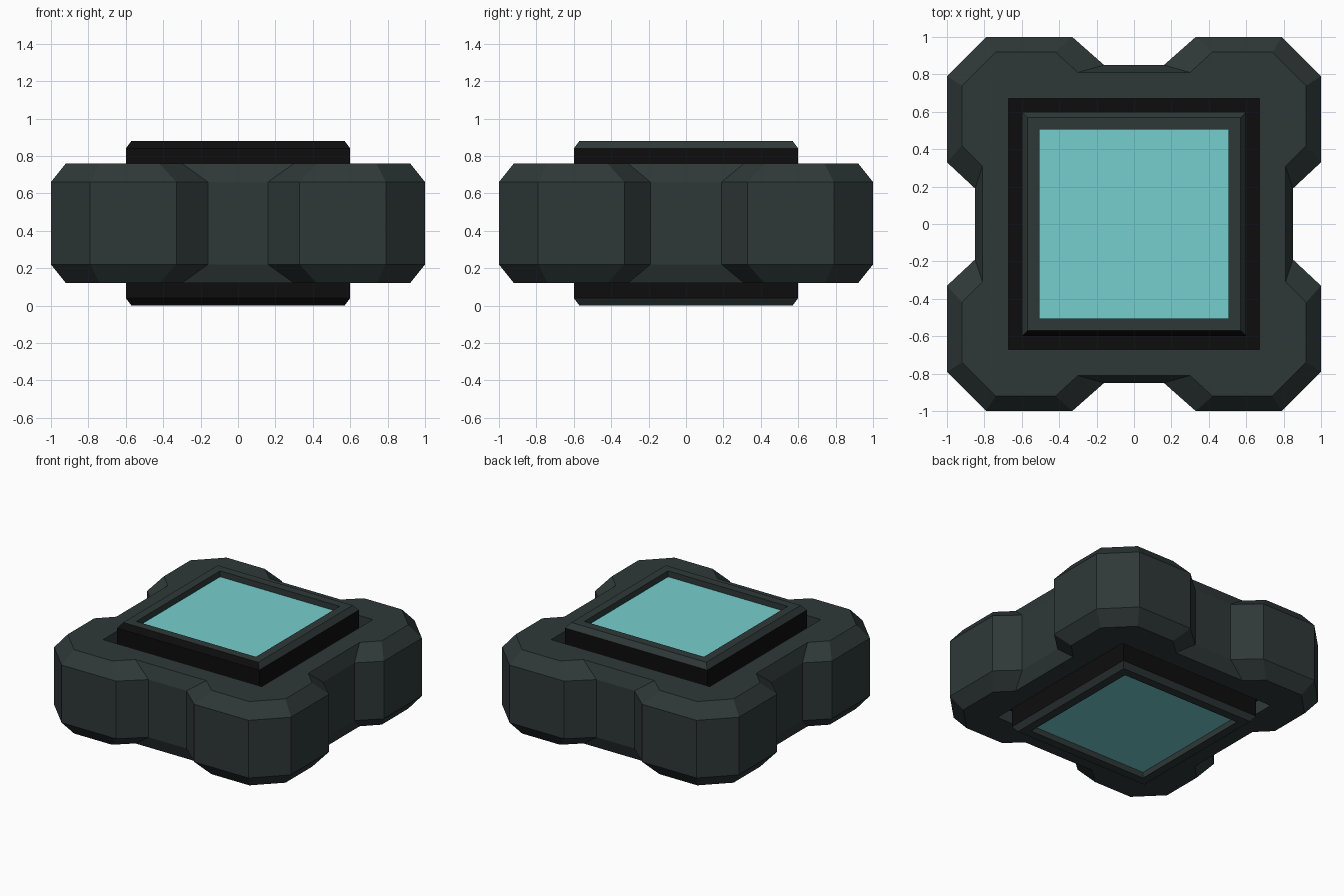
import bpy, bmesh

cube = bpy.data.objects.get("Cube")
if cube:
    bpy.data.objects.remove(cube, do_unlink=True)

MID = 0.44          # height of the horizontal symmetry plane


def material(name, rgb):
    mat = bpy.data.materials.new(name)
    mat.use_nodes = True
    colour = (*rgb, 1.0)
    mat.diffuse_color = colour
    bsdf = mat.node_tree.nodes["Principled BSDF"]
    bsdf.inputs["Base Color"].default_value = colour
    bsdf.inputs["Roughness"].default_value = 0.8
    return mat


GREY = material("dark slate grey", (0.028, 0.039, 0.039))
BLACK = material("near black", (0.004, 0.004, 0.004))
TEAL = material("pale teal", (0.18, 0.62, 0.62))


def four_way(quarter):
    """Mirror a quarter outline into a closed counter-clockwise loop."""
    flip = quarter[::-1]
    return (quarter + [(-x, y) for x, y in flip]
            + [(-x, -y) for x, y in quarter] + [(x, -y) for x, y in flip])


def square(r):
    return [(r, r), (-r, r), (-r, -r), (r, -r)]


def ring(bm, outline, z):
    return [bm.verts.new((x, y, MID + z)) for x, y in outline]


def bridge(bm, a, b, mat=0):
    n = len(a)
    for i in range(n):
        j = (i + 1) % n
        bm.faces.new((a[i], a[j], b[j], b[i])).material_index = mat


def loop_edges(bm, verts):
    edges = []
    for i, v in enumerate(verts):
        w = verts[(i + 1) % len(verts)]
        edges.append(bm.edges.get((v, w)) or bm.edges.new((v, w)))
    return edges


def finish(bm, name, mats):
    bmesh.ops.recalc_face_normals(bm, faces=bm.faces)
    mesh = bpy.data.meshes.new(name)
    bm.to_mesh(mesh)
    bm.free()
    for mat in mats:
        mesh.materials.append(mat)
    obj = bpy.data.objects.new(name, mesh)
    bpy.context.collection.objects.link(obj)
    return obj


# Lobed body: bevelled outline with a square moat in the top and the bottom
wide = four_way([(0.85, 0.19), (1, 0.33), (1, 0.79),
                 (0.79, 1), (0.33, 1), (0.16, 0.85)])
narrow = four_way([(0.81, 0.31), (0.92, 0.42), (0.92, 0.74),
                   (0.74, 0.92), (0.42, 0.92), (0.30, 0.81)])
bm = bmesh.new()
walls = []
for side in (1, -1):
    wall = ring(bm, wide, side * 0.22)
    rim = ring(bm, narrow, side * 0.32)
    moat = ring(bm, square(0.67), side * 0.32)
    floor = ring(bm, square(0.67), side * 0.22)
    bridge(bm, wall, rim)
    bridge(bm, moat, floor)
    bmesh.ops.triangle_fill(bm, use_beauty=True,
                            edges=loop_edges(bm, rim) + loop_edges(bm, moat))
    bm.faces.new(floor).material_index = 1
    walls.append(wall)
bridge(bm, *walls)
finish(bm, "lobed_body", [GREY, BLACK])

# Square core: black sides, grey chamfered frames and recessed teal panels
bm = bmesh.new()
walls = []
for side in (1, -1):
    steps = [(0.60, 0.40), (0.57, 0.44), (0.505, 0.44), (0.505, 0.395)]
    rings = [ring(bm, square(r), side * z) for r, z in steps]
    for a, b in zip(rings, rings[1:]):
        bridge(bm, a, b)
    bm.faces.new(rings[-1]).material_index = 2
    walls.append(rings[0])
bridge(bm, *walls, mat=1)
# the front chamfers match the black sides
for face in bm.faces:
    if face.calc_center_median().y < -0.58:
        face.material_index = 1
finish(bm, "panel_core", [GREY, BLACK, TEAL])
